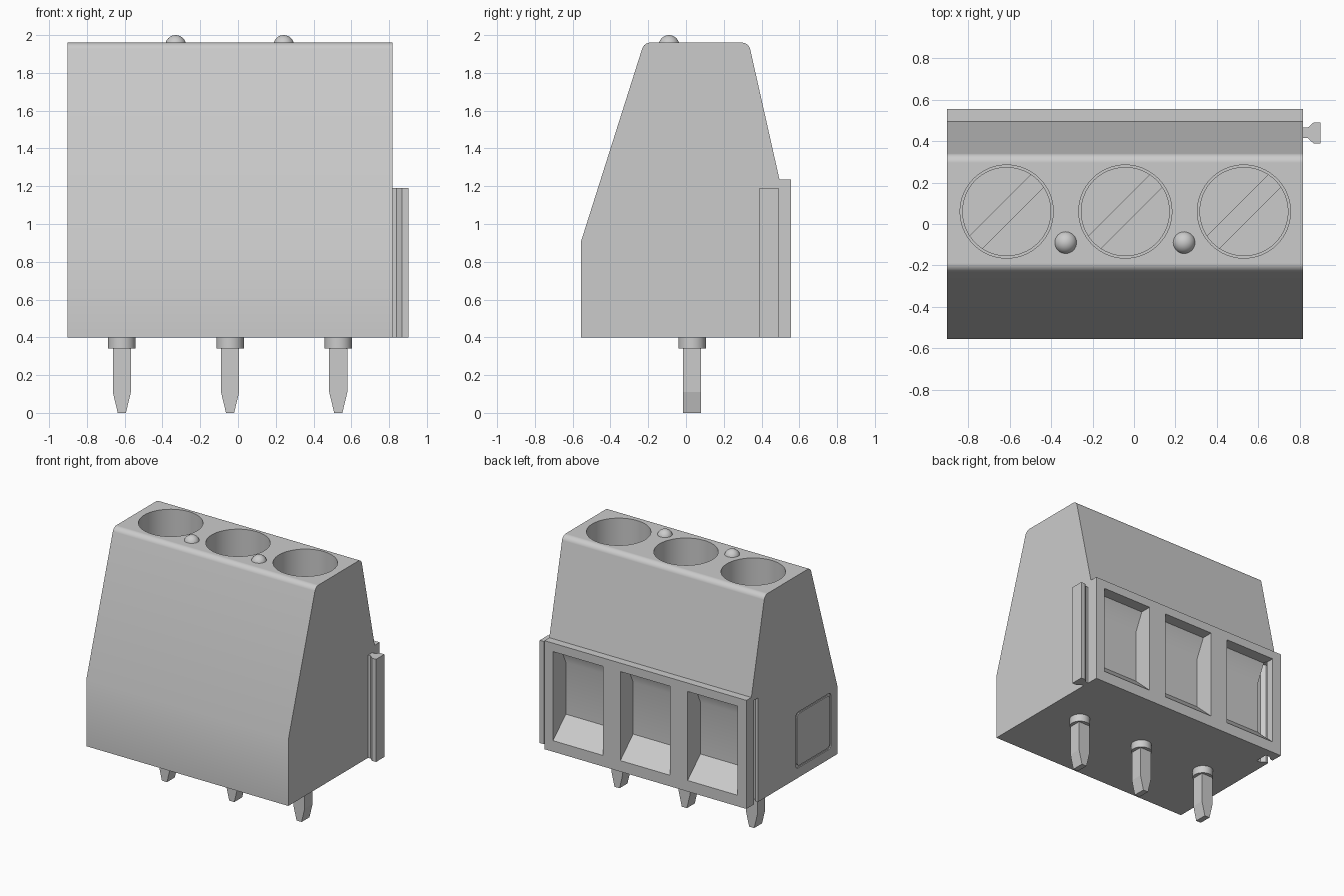
import bpy, bmesh, math
from mathutils import Vector, Matrix

if "Cube" in bpy.data.objects:
    bpy.data.objects.remove(bpy.data.objects["Cube"], do_unlink=True)

grey = bpy.data.materials.new("light_grey")
grey.use_nodes = True
grey.diffuse_color = (0.6, 0.6, 0.6, 1)
grey.node_tree.nodes["Principled BSDF"].inputs["Base Color"].default_value = (0.6, 0.6, 0.6, 1)

POLES = (-0.615, -0.042, 0.531)
LEFT, RIGHT = -0.903, 0.817
BASE, TOP = 0.4, 1.96


def finish(name, bm):
    bmesh.ops.recalc_face_normals(bm, faces=bm.faces[:])
    mesh = bpy.data.meshes.new(name)
    bm.to_mesh(mesh)
    bm.free()
    mesh.materials.append(grey)
    obj = bpy.data.objects.new(name, mesh)
    bpy.context.scene.collection.objects.link(obj)
    return obj


def prism(name, outline, axis, start, end):
    """Extrude a 2D outline along x (outline in y, z) or z (outline in x, y)."""
    bm = bmesh.new()
    place = (lambda u, v: (start, u, v)) if axis == "x" else (lambda u, v: (u, v, start))
    face = bm.faces.new([bm.verts.new(place(u, v)) for u, v in outline])
    step = Vector((end - start, 0, 0) if axis == "x" else (0, 0, end - start))
    new = bmesh.ops.extrude_face_region(bm, geom=[face], use_keep_orig=True)["geom"]
    bmesh.ops.translate(bm, vec=step, verts=[g for g in new if isinstance(g, bmesh.types.BMVert)])
    return finish(name, bm)


def cylinder(name, x, y, radius, low, high, sides=64):
    ring = [(x + radius * math.cos(2 * math.pi * i / sides),
             y + radius * math.sin(2 * math.pi * i / sides)) for i in range(sides)]
    return prism(name, ring, "z", low, high)


def rounded(prev, corner, after, radius, steps=8):
    """Arc points that replace a corner of an outline."""
    c = Vector(corner)
    a, b = (Vector(prev) - c).normalized(), (Vector(after) - c).normalized()
    half = a.angle(b) / 2
    centre = c + (a + b).normalized() * radius / math.sin(half)
    first = c + a * radius / math.tan(half) - centre
    last = c + b * radius / math.tan(half) - centre
    spokes = [first.lerp(last, i / steps).normalized() for i in range(steps + 1)]
    return [tuple(centre + s * radius) for s in spokes]


def activate(obj):
    bpy.ops.object.select_all(action="DESELECT")
    obj.select_set(True)
    bpy.context.view_layer.objects.active = obj


def cut(obj, cutter):
    activate(obj)
    mod = obj.modifiers.new("cut", "BOOLEAN")
    mod.operation, mod.solver, mod.object = "DIFFERENCE", "EXACT", cutter
    bpy.ops.object.modifier_apply(modifier=mod.name)
    bpy.data.objects.remove(cutter, do_unlink=True)


def smooth(obj, weighted=False):
    activate(obj)
    bpy.ops.object.shade_smooth_by_angle(angle=math.radians(30))
    if weighted:
        obj.modifiers.new("normals", "WEIGHTED_NORMAL").keep_sharp = True


# Housing: side profile with rounded top edges and a ledge at the back
bend, front_top, back_top, foot = (-0.555, 0.91), (-0.222, TOP), (0.332, TOP), (0.495, 1.235)
profile = [(-0.555, BASE), bend]
profile += rounded(bend, front_top, back_top, 0.045)
profile += rounded(front_top, back_top, foot, 0.045)
profile += [foot, (0.555, 1.235), (0.555, BASE)]
housing = prism("housing", profile, "x", LEFT, RIGHT)

# Wire openings in the back and screw wells in the top
pocket = [(0.6, 0.443), (0.4, 0.63), (0.4, 1.03), (0.467, 1.17), (0.6, 1.17)]
for x in POLES:
    cut(housing, prism("pocket_cutter", pocket, "x", x - 0.212, x + 0.212))
    cut(housing, cylinder("well_cutter", x, 0.06, 0.225, 1.42, 2.1))


# Dovetail rail on one end, matching slot in the other
def dovetail(x, reach):
    side = [(x - reach, 0.025), (x + 0.022, 0.025), (x + 0.05, 0.05), (x + 0.085, 0.05)]
    return [(u, 0.44 - v) for u, v in side] + [(u, 0.44 + v) for u, v in reversed(side)]


prism("joining_rail", dovetail(RIGHT, 0), "z", BASE, 1.19)
cut(housing, prism("slot_cutter", dovetail(LEFT, 0.05), "z", BASE - 0.1, 1.2))


# Shallow framed panel on the slotted end
def rounded_square(size):
    c = [(-0.26 + sy * size, 0.69 + sz * size) for sy, sz in ((-1, -1), (1, -1), (1, 1), (-1, 1))]
    return [p for i in range(4) for p in rounded(c[i - 1], c[i], c[(i + 1) % 4], 0.03, 4)]


frame = prism("frame_cutter", rounded_square(0.215), "x", LEFT - 0.05, LEFT + 0.008)
cut(frame, prism("frame_core", rounded_square(0.2), "x", LEFT - 0.1, LEFT + 0.05))
cut(housing, frame)
smooth(housing, weighted=True)

for i, x in enumerate(POLES, 1):
    # Slotted clamping screw at the bottom of each well
    screw = cylinder(f"screw_{i}", x, 0.06, 0.215, 1.4, 1.52)
    blade = prism("blade_cutter", [(-0.3, -0.042), (0.3, -0.042), (0.3, 0.042), (-0.3, 0.042)],
                  "z", 1.46, 1.6)
    blade.data.transform(Matrix.Translation((x, 0.06, 0)) @ Matrix.Rotation(math.pi / 4, 4, "Z"))
    cut(screw, blade)
    smooth(screw)

    # Round collar and square pin tapered at the tip
    smooth(cylinder(f"pin_collar_{i}", x, 0.032, 0.073, 0.342, BASE, 48))
    bm = bmesh.new()
    bmesh.ops.create_cube(bm, size=1, matrix=Matrix.Translation((x, 0.032, 0.225))
                          @ Matrix.Diagonal((0.096, 0.096, 0.23, 1)))
    bottom = min(bm.faces, key=lambda f: f.calc_center_median().z)
    tip = bmesh.ops.extrude_face_region(bm, geom=[bottom])["geom"]
    for v in (g for g in tip if isinstance(g, bmesh.types.BMVert)):
        v.co = (x + (v.co.x - x) * 0.45, v.co.y, 0)
    finish(f"pin_{i}", bm)

# Small domes between the wells
for i, x in enumerate((-0.33, 0.242), 1):
    bm = bmesh.new()
    bmesh.ops.create_uvsphere(bm, u_segments=32, v_segments=16, radius=0.055,
                              matrix=Matrix.Translation((x, -0.09, 1.945)))
    smooth(finish(f"dome_{i}", bm))
